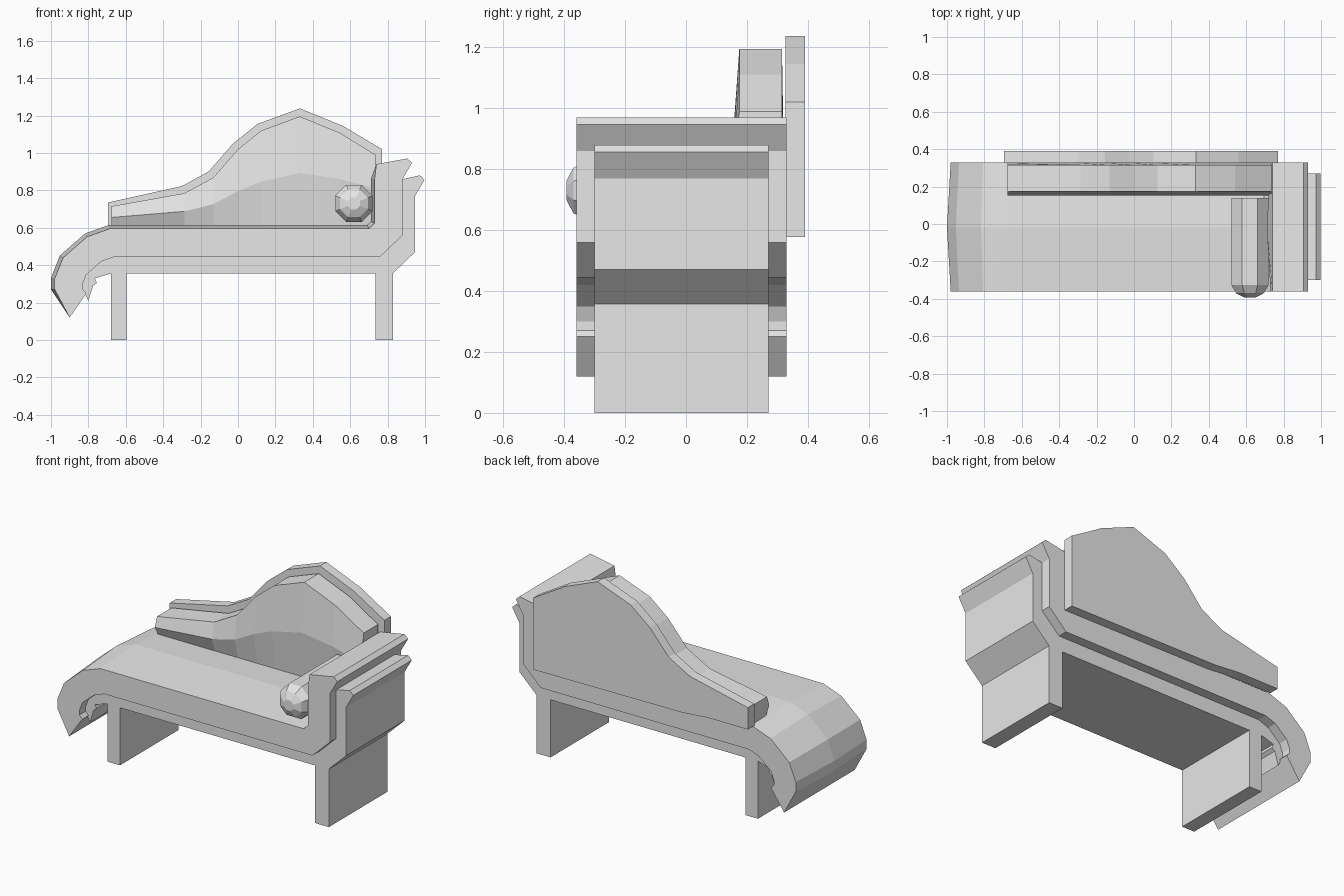
import bpy
import bmesh
import math
from mathutils import Vector

cube = bpy.data.objects.get("Cube")
if cube:
    bpy.data.objects.remove(cube, do_unlink=True)

# One plain material for the whole sofa
grey = bpy.data.materials.new("light grey")
grey.use_nodes = True
colour = (0.8, 0.8, 0.8, 1)
grey.diffuse_color = colour
grey.node_tree.nodes["Principled BSDF"].inputs["Base Color"].default_value = colour


def loft(name, sections):
    """Join matching closed outlines into a capped solid."""
    bm = bmesh.new()
    rings = [[bm.verts.new(point) for point in section] for section in sections]
    for near, far in zip(rings, rings[1:]):
        for i in range(len(near)):
            bm.faces.new((near[i - 1], near[i], far[i], far[i - 1]))
    bm.faces.new(rings[0])
    bm.faces.new(rings[-1])
    bmesh.ops.recalc_face_normals(bm, faces=bm.faces)
    mesh = bpy.data.meshes.new(name)
    bm.to_mesh(mesh)
    bm.free()
    mesh.materials.append(grey)
    obj = bpy.data.objects.new(name, mesh)
    bpy.context.collection.objects.link(obj)


def at_y(y, profile):
    """Stand a flat side profile up at the given depth."""
    return [(x, y, z) for x, z in profile]


def slab(name, profile, front, back):
    loft(name, [at_y(front, profile), at_y(back, profile)])


def offset(path, distance):
    """Shift an open path to its left by a constant distance, with mitred corners."""
    points = [Vector(p) for p in path]
    normals = []
    for start, end in zip(points, points[1:]):
        along = (end - start).normalized()
        normals.append(Vector((-along.y, along.x)))
    shifted = []
    for point, before, after in zip(points, normals[:1] + normals, normals + normals[-1:]):
        shifted.append(point + (before + after) * distance / (1 + before.dot(after)))
    return [tuple(p) for p in shifted]


# Shared line between seat and frame, from the foot curl up to the arm
foot_curve = [(-0.83, 0.27), (-0.83, 0.3), (-0.81, 0.35), (-0.73, 0.42), (-0.66, 0.445)]
arm_curve = [(0.76, 0.445), (0.88, 0.56), (0.88, 0.86)]
join_line = foot_curve + arm_curve
arm_lip = [(0.93, 0.947), (0.905, 0.97)]
foot_tip = [(-0.9, 0.12), (-0.81, 0.25)]


# Upholstered seat: the join line thickened upward, fuller along the middle
def seat_section(y, thickness):
    top = offset(join_line, thickness)
    return at_y(y, join_line + arm_lip + [(0.74, 0.94)] + top[::-1] + foot_tip)


loft("seat", [seat_section(-0.36, 0.15), seat_section(-0.02, 0.17), seat_section(0.33, 0.15)])

# Frame: the arm line and lip repeated lower and further out, closed by a small foot curl
lowered = [(x + 0.067, z - 0.09) for x, z in arm_curve + arm_lip]
foot_scroll = [(-0.68, 0.355), (-0.765, 0.33), (-0.755, 0.305), (-0.775, 0.29), (-0.8, 0.21)]
frame_front, frame_back = -0.3, 0.27
slab("frame", join_line + lowered[::-1] + foot_scroll, frame_front, frame_back)

# Two full-width legs
for name, left, right in (("foot_leg", -0.68, -0.595), ("head_leg", 0.735, 0.83)):
    slab(name, [(left, 0), (right, 0), (right, 0.36), (left, 0.36)], frame_front, frame_back)

# Humped back cushion, creased part way up its front
ridge = [(-0.675, 0.715), (-0.285, 0.785), (-0.13, 0.87), (0, 1.02),
         (0.125, 1.12), (0.33, 1.195), (0.54, 1.11), (0.735, 0.99)]
base = 0.6


def cushion_section(x, top):
    crease = 0.62 + (top - 0.62) * (0.44 + x / 10)
    return [(x, 0.325, base), (x, 0.315, top), (x, 0.175, top),
            (x, 0.153, crease), (x, 0.185, base)]


loft("back_cushion", [cushion_section(x, top) for x, top in ridge])

# Back panel standing slightly proud of the cushion
rim = offset(ridge, 0.04)
rim[0] = (-0.695, 0.735)
rim[-1] = (0.77, 1.02)
slab("back_panel", rim + [(0.77, 0.578), (-0.25, 0.585), (-0.42, base), (-0.695, base)],
     0.327, 0.39)

# Octagonal bolster with a tapered front end
sides = 8
angles = [math.tau * (i + 0.5) / sides for i in range(sides)]


def bolster_section(y, radius):
    return [(0.62 + radius * math.cos(a), y, 0.73 + radius * math.sin(a)) for a in angles]


loft("bolster", [bolster_section(0.14, 0.108), bolster_section(-0.325, 0.108),
                 bolster_section(-0.37, 0.08), bolster_section(-0.392, 0.035)])
